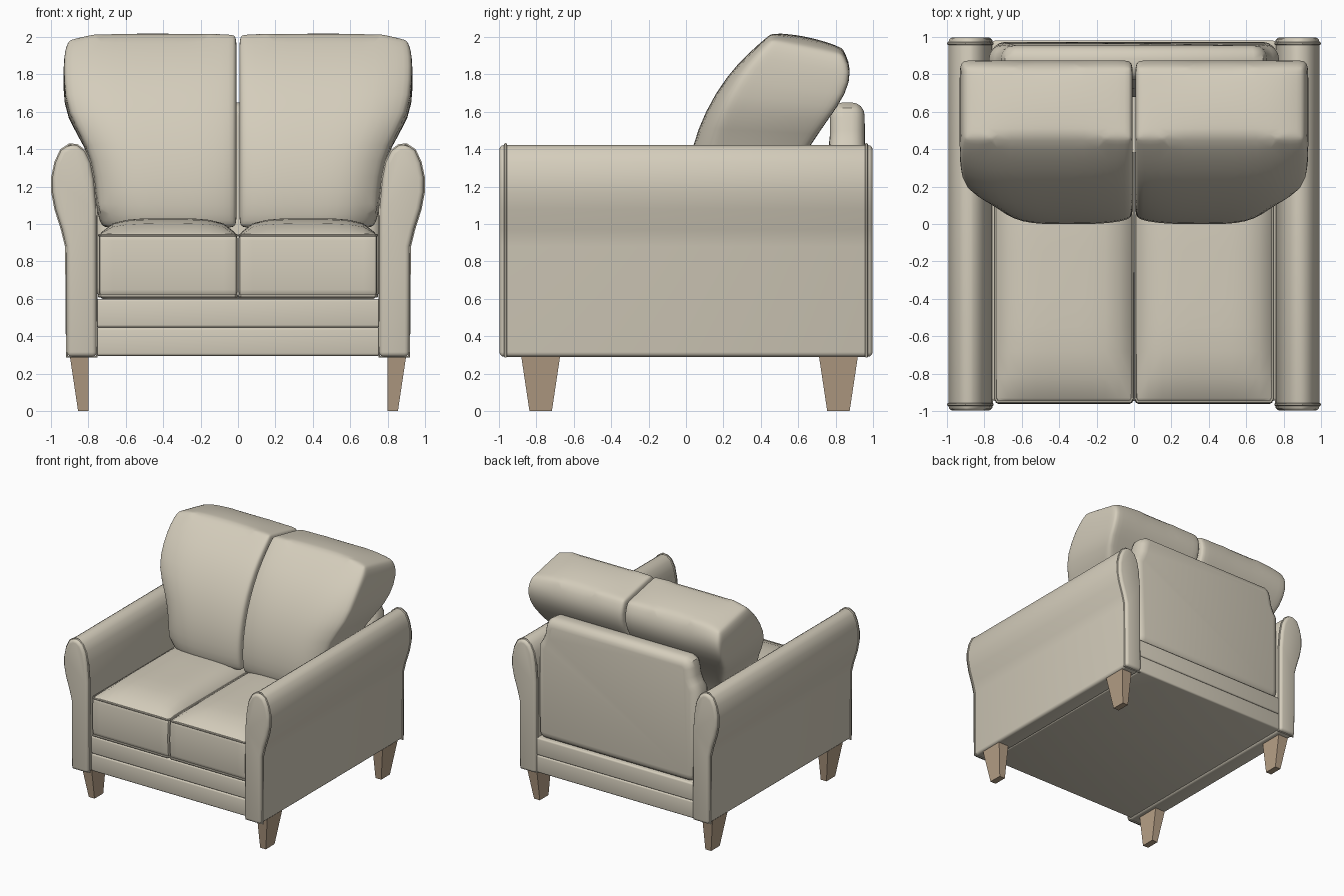
import bpy, bmesh, math

if "Cube" in bpy.data.objects:
    bpy.data.objects.remove(bpy.data.objects["Cube"])


def material(name, rgb):
    m = bpy.data.materials.new(name)
    m.diffuse_color = (*rgb, 1)
    m.use_nodes = True
    m.node_tree.nodes["Principled BSDF"].inputs["Base Color"].default_value = m.diffuse_color
    return m


FABRIC = material("fabric", (0.66, 0.61, 0.50))
WOOD = material("wood", (0.47, 0.35, 0.24))


def finish(name, bm, mat, bevel=0, segs=3, limit=40, subsurf=0):
    bmesh.ops.recalc_face_normals(bm, faces=bm.faces)
    me = bpy.data.meshes.new(name)
    bm.to_mesh(me)
    bm.free()
    ob = bpy.data.objects.new(name, me)
    bpy.context.collection.objects.link(ob)
    me.materials.append(mat)
    if bevel:
        b = ob.modifiers.new("bevel", 'BEVEL')
        b.width, b.segments = bevel, segs
        b.limit_method, b.angle_limit = 'ANGLE', math.radians(limit)
    if subsurf:
        ob.modifiers.new("subsurf", 'SUBSURF').levels = subsurf
    return ob


def prism(name, pts, y0, y1, bevel, segs=3):
    """Extrude an xz outline along y."""
    bm = bmesh.new()
    a = [bm.verts.new((x, y0, z)) for x, z in pts]
    b = [bm.verts.new((x, y1, z)) for x, z in pts]
    bm.faces.new(a)
    bm.faces.new(b)
    for i in range(len(pts)):
        j = (i + 1) % len(pts)
        bm.faces.new((a[i], a[j], b[j], b[i]))
    return finish(name, bm, FABRIC, bevel, segs)


def block(name, x, y, z, mat, bevel=0, fn=None, cuts=0, **kw):
    """Box from ranges, optionally subdivided and reshaped by fn(u, v, w)."""
    bm = bmesh.new()
    bmesh.ops.create_cube(bm, size=2)
    if cuts:
        bmesh.ops.subdivide_edges(bm, edges=bm.edges[:], cuts=cuts, use_grid_fill=True)
    for p in bm.verts:
        u, v, w = p.co
        if fn:
            p.co = fn(u, v, w)
        else:
            p.co = [r[0] + (r[1] - r[0]) * (t + 1) / 2 for r, t in zip((x, y, z), (u, v, w))]
    return finish(name, bm, mat, bevel, **kw)


def piping(name, pts, radius=0.008):
    cu = bpy.data.curves.new(name, 'CURVE')
    cu.dimensions, cu.bevel_depth, cu.bevel_resolution = '3D', radius, 1
    sp = cu.splines.new('POLY')
    sp.points.add(len(pts) - 1)
    for p, c in zip(sp.points, pts):
        p.co = (*c, 1)
    sp.use_cyclic_u = True
    cu.materials.append(FABRIC)
    bpy.context.collection.objects.link(bpy.data.objects.new(name, cu))


# Arm outline: straight lower panel flaring to a rolled top
ARM = [(0.755, 0.29), (0.915, 0.29), (0.918, 0.88), (0.94, 0.97), (0.975, 1.08),
       (0.992, 1.17), (0.992, 1.25), (0.975, 1.33), (0.945, 1.395), (0.90, 1.425),
       (0.86, 1.42), (0.82, 1.39), (0.79, 1.33), (0.772, 1.24), (0.758, 1.08)]

# Back cushion rows: front y, front z, back y, back z, outer x
ROWS = [(0.02, 0.98, 0.45, 0.98, 0.71), (-0.005, 1.09, 0.50, 1.10, 0.745),
        (0.0, 1.25, 0.56, 1.25, 0.755), (0.035, 1.42, 0.65, 1.40, 0.80),
        (0.10, 1.60, 0.76, 1.56, 0.915), (0.215, 1.79, 0.86, 1.70, 0.93),
        (0.34, 1.92, 0.885, 1.83, 0.93), (0.455, 2.02, 0.84, 1.94, 0.91)]


def seat_shape(s):
    def fn(u, v, w):
        crown = (1 - u ** 4) ** 0.7 * (1 - abs(v) ** 5)
        x = 0.374 + 0.37 * u
        y = -0.28 + 0.67 * v - (0.012 * (1 - w * w) if v < -0.99 else 0)
        z = 0.78 + 0.165 * w + (0.085 * crown if w > 0.99 else 0)
        return s * x, y, z
    return fn


def back_shape(s):
    def fn(u, v, w):
        fy, fz, by, bz, xo = ROWS[round((w + 1) / 2 * 7)]
        t, d = (w + 1) / 2, (v + 1) / 2
        edge = (0.10 * max(u, 0) ** 4 + 0.03 * max(-u, 0) ** 4) * (1 - t ** 3)
        fy += edge
        side = 0.02 * (1 - v * v) if u > 0.99 else 0
        x = 0.008 + (xo - 0.008) * (u + 1) / 2 + side * (1 - t)
        puff = 0.02 * (1 - v * v) * (1 - u * u) if w > 0.99 else 0
        drop = 0.03 * max(u, 0) ** 6 * t ** 6
        return s * x, fy + (by - fy) * d, fz + (bz - fz) * d + puff - drop
    return fn


for s, side in ((-1, "left"), (1, "right")):
    # Arms with piped end panels
    prof = [(s * x, z) for x, z in ARM]
    prism(side + "_arm", prof, -0.998, 0.998, 0.025)
    for y in (-0.965, 0.965):
        piping(side + "_arm_piping", [(x, y, z) for x, z in prof])

    # Seat cushion and its edge piping
    block(side + "_seat_cushion", 0, 0, 0, FABRIC, 0.02, seat_shape(s), 9, segs=2, limit=50)
    for z in (0.615, 0.94):
        piping(side + "_seat_piping", [(s * x, y, z) for x, y in
               ((0.02, -0.95), (0.73, -0.95), (0.742, -0.93), (0.742, 0.38), (0.008, 0.38), (0.008, -0.93))])

    # Back cushion, widening above the arm
    block(side + "_back_cushion", 0, 0, 0, FABRIC, 0.03, back_shape(s), 6,
          segs=2, limit=48, subsurf=1)

    # Tapered legs, straight on the inner side
    for e, end in ((-1, "front"), (1, "back")):
        def leg(u, v, w, s=s, e=e):
            top = w > 0
            x = 0.80 + (0.10 if top else 0.055) * (u + 1) / 2
            y = e * (0.815 if e > 0 else 0.777) + v * (0.105 if top else 0.06)
            return s * x, y, 0.30 if top else 0
        block(f"{end}_{side}_leg", 0, 0, 0, WOOD, 0, leg)

# Base: two stacked rails wrapping front and back
block("lower_rail", (-0.76, 0.76), (-0.945, 0.98), (0.295, 0.447), FABRIC, 0.014)
block("upper_rail", (-0.76, 0.76), (-0.945, 0.98), (0.447, 0.60), FABRIC, 0.014)

# Back panel with shoulders curving down to the arms
half = [(0.76, 0.59), (0.775, 1.39), (0.745, 1.44), (0.72, 1.50), (0.71, 1.57), (0.69, 1.62), (0.64, 1.65)]
back = prism("back_panel", half + [(-x, z) for x, z in reversed(half)], 0.77, 0.955, 0.07, 4)
for p in back.data.vertices:
    if p.co.z < 1:
        p.co.y += 0.02 if p.co.y > 0.9 else -0.1

# Apply modifiers and shade
bpy.ops.object.select_all(action='SELECT')
bpy.context.view_layer.objects.active = back
bpy.ops.object.convert(target='MESH')
bpy.ops.object.shade_smooth_by_angle(angle=math.radians(35))
